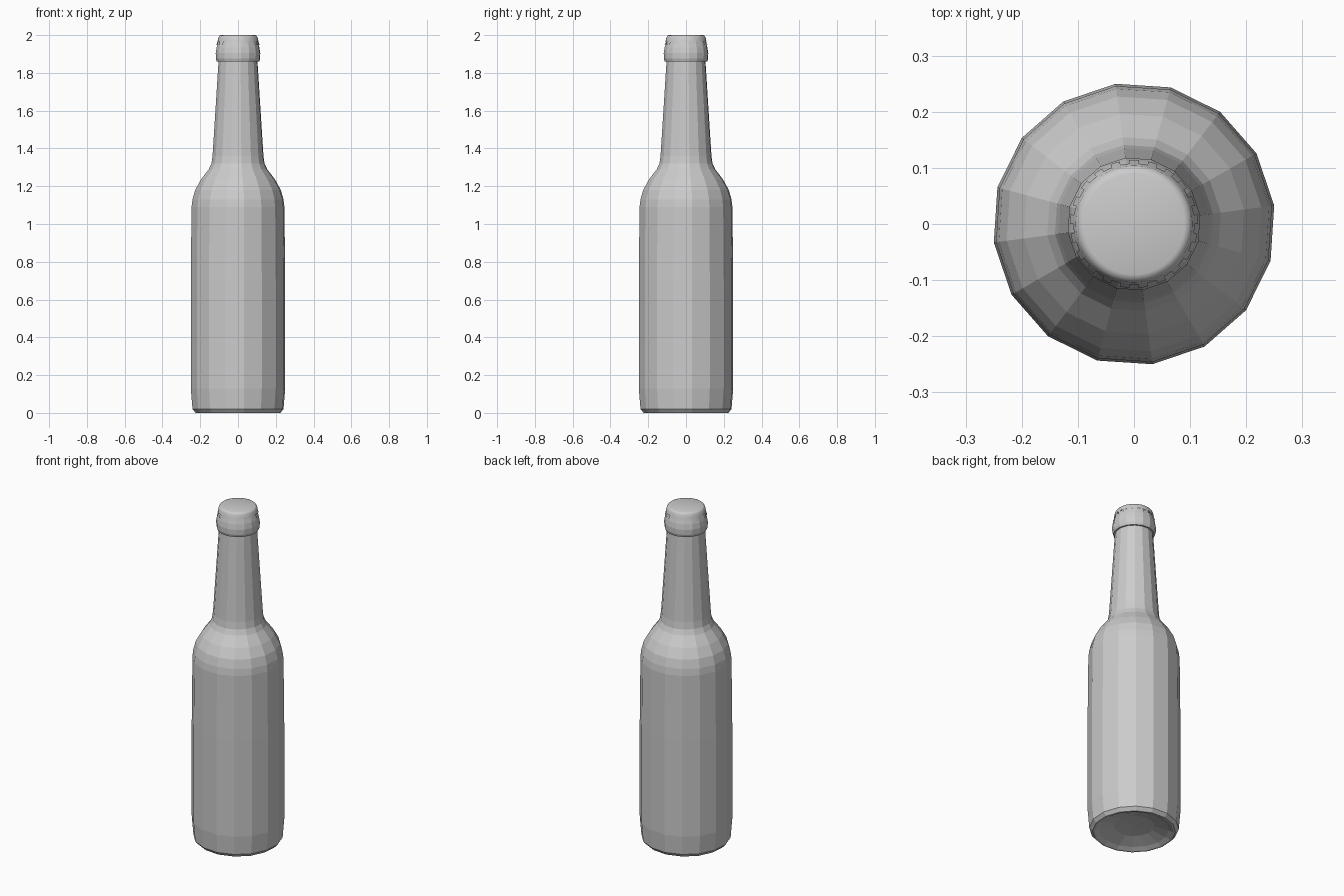
import bpy, bmesh, math

if "Cube" in bpy.data.objects:
    bpy.data.objects.remove(bpy.data.objects["Cube"])


def make_object(name, bm):
    bmesh.ops.recalc_face_normals(bm, faces=bm.faces)
    mesh = bpy.data.meshes.new(name)
    bm.to_mesh(mesh)
    bm.free()
    obj = bpy.data.objects.new(name, mesh)
    bpy.context.collection.objects.link(obj)
    return obj


def add_ring(bm, r, z, sides, turn):
    if r == 0:
        return [bm.verts.new((0, 0, z))]
    return [bm.verts.new((r * math.cos(turn + math.tau * i / sides),
                          r * math.sin(turn + math.tau * i / sides), z))
            for i in range(sides)]


def lathe(bm, profile, sides, turn=0.0):
    """Spin (radius, z) points around z; returns the last ring."""
    prev = None
    for r, z in profile:
        ring = add_ring(bm, r, z, sides, turn)
        if prev:
            for i in range(sides):
                j = (i + 1) % sides
                if len(prev) == 1:
                    bm.faces.new((prev[0], ring[i], ring[j]))
                elif len(ring) == 1:
                    bm.faces.new((prev[i], prev[j], ring[0]))
                else:
                    bm.faces.new((prev[i], prev[j], ring[j], ring[i]))
        prev = ring
    return prev


# Glass bottle: 16 flat sides, hollowed base, shoulder, neck and lip
TURN = math.radians(7.5)
bottle = bmesh.new()
lathe(bottle, [
    (0, 0.04), (0.11, 0.035), (0.19, 0.012), (0.215, 0.0), (0.226, 0.0),
    (0.243, 0.02), (0.252, 0.13), (0.252, 0.7), (0.248, 1.09),
    (0.243, 1.13), (0.229, 1.18), (0.198, 1.235), (0.156, 1.29),
    (0.142, 1.32), (0.136, 1.36), (0.104, 1.86),
    (0.113, 1.86), (0.118, 1.875), (0.119, 1.905), (0.114, 1.935),
    (0.105, 1.965), (0.09, 1.98), (0, 1.98)], 16, TURN)
make_object("glass_bottle", bottle)

# Crown cap: smooth rounded top with a toothed skirt
TEETH = 21
SIDES = TEETH * 4
cap = bmesh.new()
edge = lathe(cap, [(0, 2.0), (0.09, 2.0), (0.098, 1.997), (0.104, 1.988),
                   (0.108, 1.966)], SIDES)
skirt = add_ring(cap, 0.114, 1.947, SIDES, 0)
for i in range(SIDES):
    if i % 4 < 2:
        j = (i + 1) % SIDES
        cap.faces.new((edge[i], edge[j], skirt[j], skirt[i]))
bmesh.ops.delete(cap, geom=[v for v in cap.verts if not v.link_faces], context='VERTS')
cap_obj = make_object("crown_cap", cap)
bpy.context.view_layer.objects.active = cap_obj
cap_obj.select_set(True)
bpy.ops.object.shade_smooth_by_angle(angle=math.radians(40))
